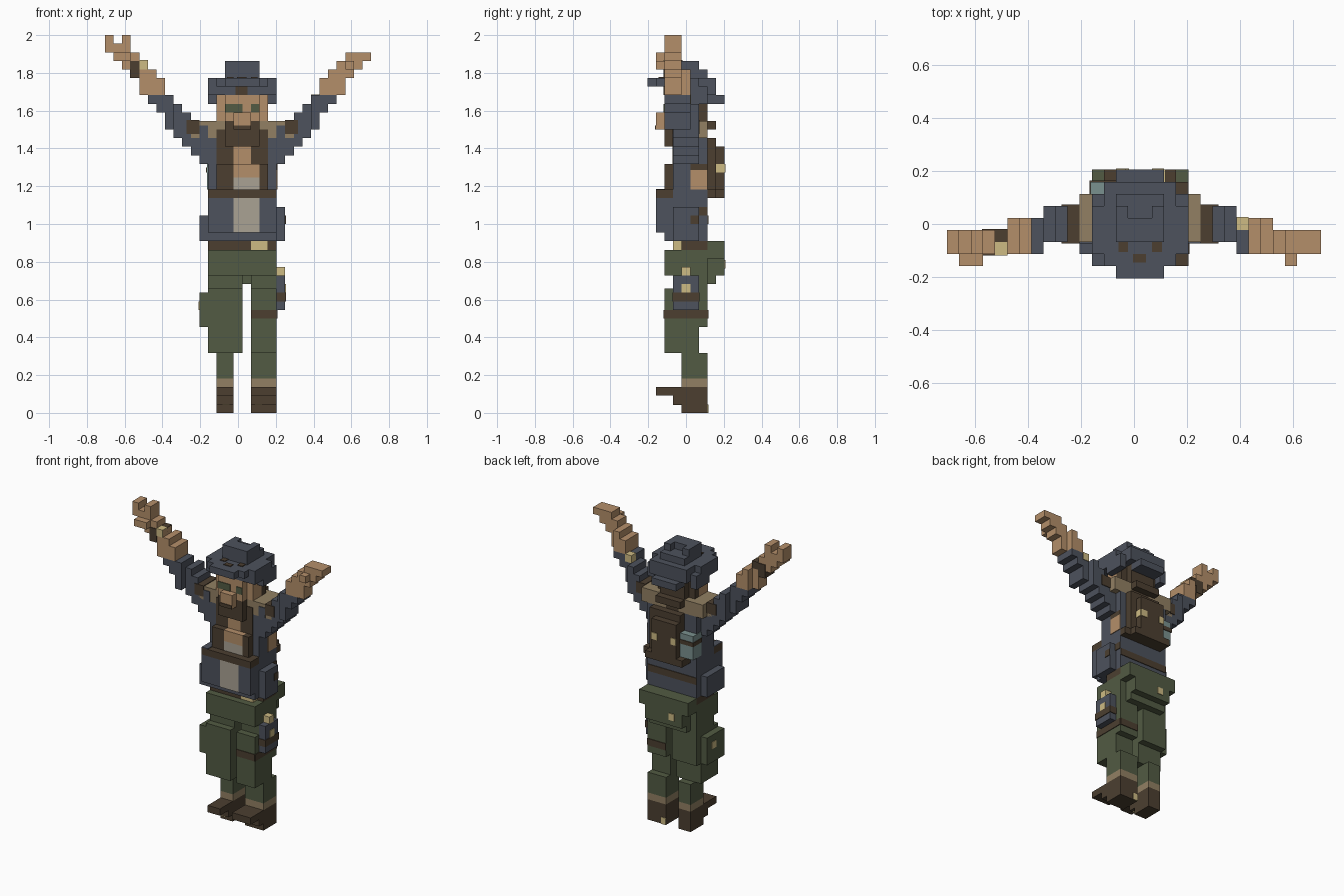
import bpy
import bmesh

cube = bpy.data.objects.get("Cube")
if cube:
    bpy.data.objects.remove(cube, do_unlink=True)

U = 2 / 44      # block size
THIN = 0.1      # plate thickness in blocks


def material(name, *rgb):
    linear = [((c / 255 + 0.055) / 1.055) ** 2.4 for c in rgb] + [1.0]
    mat = bpy.data.materials.new(name)
    mat.use_nodes = True
    mat.diffuse_color = linear
    mat.node_tree.nodes["Principled BSDF"].inputs["Base Color"].default_value = linear
    return mat


NAVY = material("navy_cloth", 77, 82, 93)
BROWN = material("dark_leather", 76, 63, 48)
SKIN = material("skin", 180, 143, 106)
GREEN = material("green_cloth", 82, 91, 67)
TAN = material("tan_cloth", 146, 128, 99)
BRASS = material("brass", 206, 187, 132)
SHIRT = material("pale_shirt", 170, 162, 148)
TEAL = material("teal_metal", 122, 145, 143)


def box(name, mat, x, y, z):
    """Block from ranges in grid steps; x is counted from the body's middle."""
    corners = [((a + 0.5) * U, (b - 4.5) * U, c * U) for a in x for b in y for c in z]
    bm = bmesh.new()
    bmesh.ops.convex_hull(bm, input=[bm.verts.new(c) for c in corners])
    bmesh.ops.dissolve_limit(bm, angle_limit=0.01, verts=bm.verts[:], edges=bm.edges[:])
    bmesh.ops.recalc_face_normals(bm, faces=bm.faces[:])
    mesh = bpy.data.meshes.new(name)
    bm.to_mesh(mesh)
    bm.free()
    mesh.materials.append(mat)
    obj = bpy.data.objects.new(name, mesh)
    bpy.context.collection.objects.link(obj)
    return obj


def pair(name, mat, x, y, z):
    """The same block on both sides of the body."""
    box("left_" + name, mat, x, y, z)
    box("right_" + name, mat, (-x[1], -x[0]), y, z)


def front_plate(name, mat, x, y, z):
    box(name, mat, x, (y - THIN, y), z)


def back_plate(name, mat, x, y, z):
    box(name, mat, x, (y, y + THIN), z)


def left_plate(name, mat, x, y, z):
    box(name, mat, (x, x + THIN), y, z)


# Boots and shins
for side, span in (("right", (-3, -1)), ("left", (1, 4))):
    box(side + "_boot", BROWN, span, (4, 7), (0, 3))
    box(side + "_boot_instep", BROWN, span, (3, 4), (1, 3))
    box(side + "_boot_toe", BROWN, span, (1, 3), (2, 3))
    box(side + "_boot_cuff", TAN, span, (4, 7), (3, 4))
    box(side + "_shin", GREEN, span, (4, 7), (4, 7))
back_plate("left_heel_stud", BRASS, (1, 1.8), 7, (0, 1))
pair("sole_stud", BRASS, (1.5, 2.3), (3, 4), (1 - THIN, 1))

# Thighs
for side, span in (("right", (-4, 0)), ("left", (1, 4))):
    box(side + "_knee", GREEN, span, (2, 6), (7, 10))
    box(side + "_thigh", GREEN, span, (2, 7), (10, 14.5))
    box(side + "_upper_thigh", GREEN, span, (3, 7), (14.5, 16))
box("right_thigh_pocket", GREEN, (-5, -4), (2, 6), (10, 14))
box("right_pocket_stud", BRASS, (-5 - THIN, -5), (4, 5), (12, 13))
front_plate("thigh_band_front", BROWN, (1, 4), 2, (11, 12))
left_plate("thigh_band_side", BROWN, 4, (2, 7), (11, 12))
back_plate("thigh_band_back", BROWN, (1, 4), 7, (11, 12))

# Hips and belt
box("hips", GREEN, (-4, 4), (2, 7), (16, 19))
box("seat_of_trousers", GREEN, (-4, 4), (7, 9), (18, 20))
box("seat_middle", GREEN, (-3, 3), (7, 9), (16, 18))
box("seat_lower", GREEN, (-3, 3), (6, 8), (15, 16))
box("belt", BROWN, (-4, 4), (4, 7), (19, 20))
box("belt_front", BROWN, (-4, 1), (3, 4), (19, 20))
box("belt_buckle", BRASS, (1, 3), (3, 4), (19, 20))
back_plate("seat_stud", BRASS, (-1.8, -0.9), 9, (16.8, 17.8))

# Holster
box("holster", NAVY, (4, 5), (3, 6), (12, 16))
box("holster_grip", BRASS, (4, 5), (4, 5), (16, 17))
left_plate("holster_stud", BRASS, 5, (4, 5), (14, 15))
box("holster_strap", BROWN, (4, 5 + THIN), (3 - THIN, 6 + THIN), (13, 14))

# Coat
box("coat_body", NAVY, (-4, 4), (3, 7), (20, 32))
box("coat_front", NAVY, (-4, 4), (2, 3), (20, 25))
box("left_coat_flap", NAVY, (2, 4), (1, 2), (21, 25))
box("right_coat_flap", NAVY, (-4, -1), (1, 2), (21, 25))
box("shirt_lower", SHIRT, (-1, 2), (1, 2), (21, 25))
box("coat_belt", BROWN, (-4, 4), (1, 3), (25, 26))
box("coat_belt_tab", NAVY, (-4, -3), (1, 3), (26, 26 + THIN))
pair("coat_lapel", BROWN, (2, 3), (2, 3), (26, 29))
box("right_inner_lapel", BROWN, (-2, -1), (2, 3), (26, 29))
pair("collar_strip", BROWN, (1, 3), (3 - THIN, 4), (29, 33))
box("shirt_upper", SHIRT, (-1, 2), (2, 3), (26, 27.4))
box("chest", SKIN, (-1, 2), (2, 3), (27.4, 29))
front_plate("throat", SKIN, (-1, 1), 3, (29, 32))
box("left_coat_pocket", NAVY, (4, 5), (3, 6), (20, 24))
box("right_coat_pocket", NAVY, (-5, -4), (2, 6), (20, 23))
left_plate("side_patch", SKIN, 4, (5, 7), (26, 28.3))
left_plate("side_patch_top", BROWN, 4, (5, 7), (28.3, 29))
left_plate("pocket_strap", BROWN, 5, (5, 6), (22, 23))
left_plate("side_strap", BROWN, 4, (6, 7), (23, 24))
back_plate("back_strap", BROWN, (-4, 4), 7, (22, 23))

# Shoulders
pair("shoulder", TAN, (1, 5), (3, 7), (32, 34))
pair("shoulder_end", TAN, (5, 6), (3, 6), (32, 34))
pair("shoulder_strap", BROWN, (5, 6.5), (3 - THIN, 6 + THIN), (32.5, 34 + THIN))
pair("shoulder_patch", NAVY, (4, 5), (3 - THIN, 3), (32, 33.5))

# Raised arms: stepped rows that get thinner and move forward toward the hand
ARM_ZONES = (("upper_arm", 1, 8, (3, 6)), ("forearm", 8, 11, (2, 5)), ("wrist", 11, 16, (2, 4)))
for level in range(29, 42):
    outer = level - (26 if level > 37 else 25 if level > 33 else 24)
    cloth = SKIN if level > 36 else NAVY
    for zone, start, end, depth in ARM_ZONES:
        inner_x, outer_x = max(outer - 3, start), min(outer, end)
        if inner_x < outer_x:
            pair("%s_row_%d" % (zone, level), cloth, (inner_x, outer_x), depth, (level, level + 1))

# Hands and wrist bands
box("right_palm", SKIN, (-16, -13), (2, 4), (42, 43))
for finger in (-16, -14):
    box("right_finger", SKIN, (finger, finger + 1), (2, 4), (43, 44))
box("right_thumb", SKIN, (-15, -13), (1, 2), (41, 42))
box("left_thumb", SKIN, (12, 13), (1, 2), (40, 41))
box("wrist_band", BROWN, (-13 - THIN, -12), (2 - THIN, 4 + THIN), (39, 41))
box("wrist_band_back", BROWN, (-12, -11), (3, 4 + THIN), (40, 41 + THIN))
box("wrist_band_clasp", BRASS, (-12, -11), (2 - THIN, 3), (40, 41 + THIN))
box("left_bracelet", BRASS, (8, 9), (4, 5 + THIN), (36, 37 + THIN))

# Head
box("neck", SKIN, (-2, 2), (3, 6), (31, 34))
box("head", SKIN, (-2, 2), (2, 6), (34, 37))
pair("cheek", SKIN, (2, 3), (3, 5), (34, 37))
box("hair", BROWN, (-2, 2), (6, 7), (31, 37))
pair("side_hair", BROWN, (2, 3), (5, 6), (34, 37))
box("hair_tail", BROWN, (-2, 2), (7, 8), (33, 34))
box("beard", BROWN, (-2, 2), (2, 3), (31, 34))
box("nose", SKIN, (-1, 1), (1, 3), (33, 35))
front_plate("moustache", BROWN, (-1, 1), 1, (33, 33.5))
front_plate("right_eye", GREEN, (-2, 0), 2, (35, 36))
front_plate("left_eye", GREEN, (1, 2), 2, (35, 36))

# Hat, its brim high in front and low behind
box("hat_band", NAVY, (-3, 3), (2, 7), (37, 39))
box("hat_crown", NAVY, (-2, 2), (3, 7), (38, 40))
box("hat_top", NAVY, (-2, 2), (3, 5), (40, 41))
pair("hat_top_back", NAVY, (1, 2), (5, 6), (40, 41))
box("brim_peak", NAVY, (-2, 2), (0, 2), (38, 39))
pair("brim_front", NAVY, (2, 3), (1, 2), (38, 39))
pair("brim_side", NAVY, (3, 4), (2, 6), (37, 39))
pair("brim_side_low", NAVY, (3, 4), (4, 7), (36, 38))
box("brim_back", NAVY, (-3, 3), (6, 8), (37, 39))
box("brim_back_edge", NAVY, (-2, 2), (7, 9), (36, 37))
pair("hat_stud", BROWN, (1, 1.8), (2.2, 3), (39, 39 + THIN))
box("peak_stud", BROWN, (-0.6, 0.5), (1.3, 2), (39, 39 + THIN))
front_plate("hat_emblem", BROWN, (-0.8, 0.6), 2, (37, 38))

# Backpack and canteen
box("backpack", BROWN, (-2, 3), (7, 8), (25, 32))
box("backpack_body", BROWN, (-2, 2), (8, 9), (25, 31))
box("backpack_base", BROWN, (-3, 3), (7, 9), (25, 26))
box("backpack_base_end", BROWN, (3, 4), (7, 8), (25, 26))
for stud in (-2.2, 1):
    back_plate("backpack_stud", BRASS, (max(stud, -2), stud + 1), 9, (28, 29))
left_plate("backpack_buckle", BRASS, 2, (8, 9), (28, 29))
box("canteen", TEAL, (-4 - THIN, -2), (6, 8), (26, 29.5))
box("canteen_strap", BROWN, (-4 - 2 * THIN, -2), (6, 8 + THIN), (28, 28.6))
